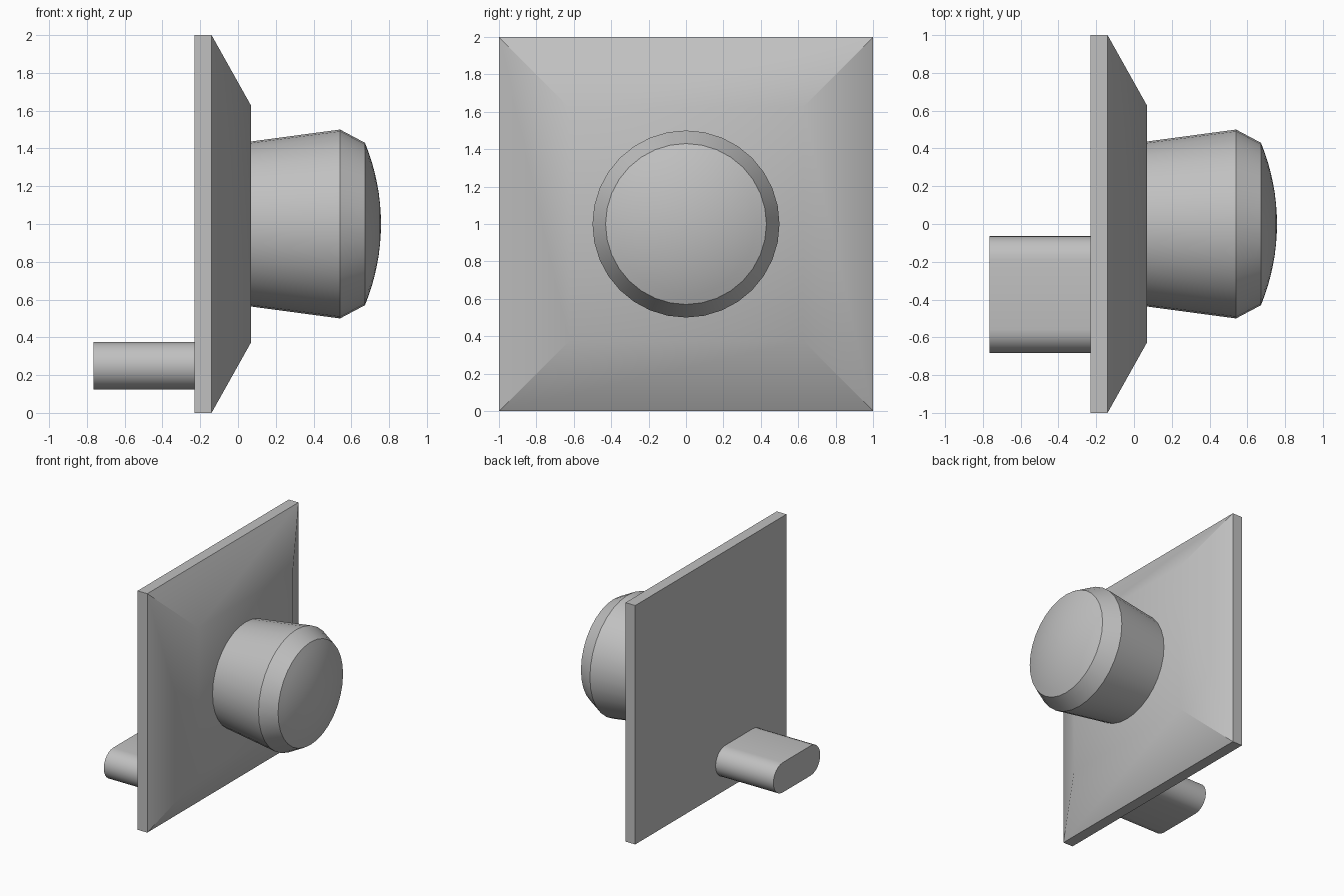
import bpy
import bmesh
from math import sin, cos, pi, sqrt, radians

if "Cube" in bpy.data.objects:
    bpy.data.objects.remove(bpy.data.objects["Cube"], do_unlink=True)

grey = bpy.data.materials.new("plain grey")
grey.use_nodes = True
colour = (0.53, 0.53, 0.53, 1)
grey.diffuse_color = colour
grey.node_tree.nodes["Principled BSDF"].inputs["Base Color"].default_value = colour


def loft(name, outline, sections, y, z):
    """Skin a (y, z) outline along x; sections are (x, scale) pairs."""
    bm = bmesh.new()
    rings = [[bm.verts.new((x, y + s * a, z + s * b)) for a, b in outline]
             for x, s in sections]
    n = len(outline)
    for r0, r1 in zip(rings, rings[1:]):
        for i in range(n):
            j = (i + 1) % n
            bm.faces.new((r0[i], r0[j], r1[j], r1[i]))
    bm.faces.new(rings[0][::-1])
    bm.faces.new(rings[-1])
    bmesh.ops.recalc_face_normals(bm, faces=bm.faces)
    mesh = bpy.data.meshes.new(name)
    bm.to_mesh(mesh)
    bm.free()
    mesh.materials.append(grey)
    obj = bpy.data.objects.new(name, mesh)
    bpy.context.collection.objects.link(obj)
    bpy.ops.object.select_all(action="DESELECT")
    obj.select_set(True)
    bpy.context.view_layer.objects.active = obj
    bpy.ops.object.shade_smooth_by_angle(angle=radians(30))
    return obj


def arc(radius, start, end, steps, centre=0):
    angles = [start + (end - start) * i / steps for i in range(steps + 1)]
    return [(centre + radius * cos(a), radius * sin(a)) for a in angles]


# Square plate with a sloped front
square = [(-1, -1), (1, -1), (1, 1), (-1, 1)]
loft("back_plate", square, [(-0.23, 1), (-0.14, 1), (0.07, 0.625)], 0, 1)

# Round flared knob with a chamfered rim and a shallow dome
circle = arc(1, 0, 2 * pi, 32)[:-1]
rim, rise, tip = 0.43, 0.085, 0.757
ball = (rim ** 2 + rise ** 2) / (2 * rise)
dome = []
for k in range(1, 9):
    r = rim * (1 - k / 8.1)
    dome.append((tip - ball + sqrt(ball ** 2 - r ** 2), r))
loft("knob", circle, [(0.07, 0.437), (0.54, 0.5), (tip - rise, rim)] + dome, 0, 1)

# Rounded peg at the rear
half_round = 0.125
reach = 0.185
stadium = (arc(half_round, -pi / 2, pi / 2, 12, reach)
           + arc(half_round, pi / 2, 3 * pi / 2, 12, -reach))
loft("rear_peg", stadium, [(-0.765, 1), (-0.23, 1)], -0.373, 0.25)
